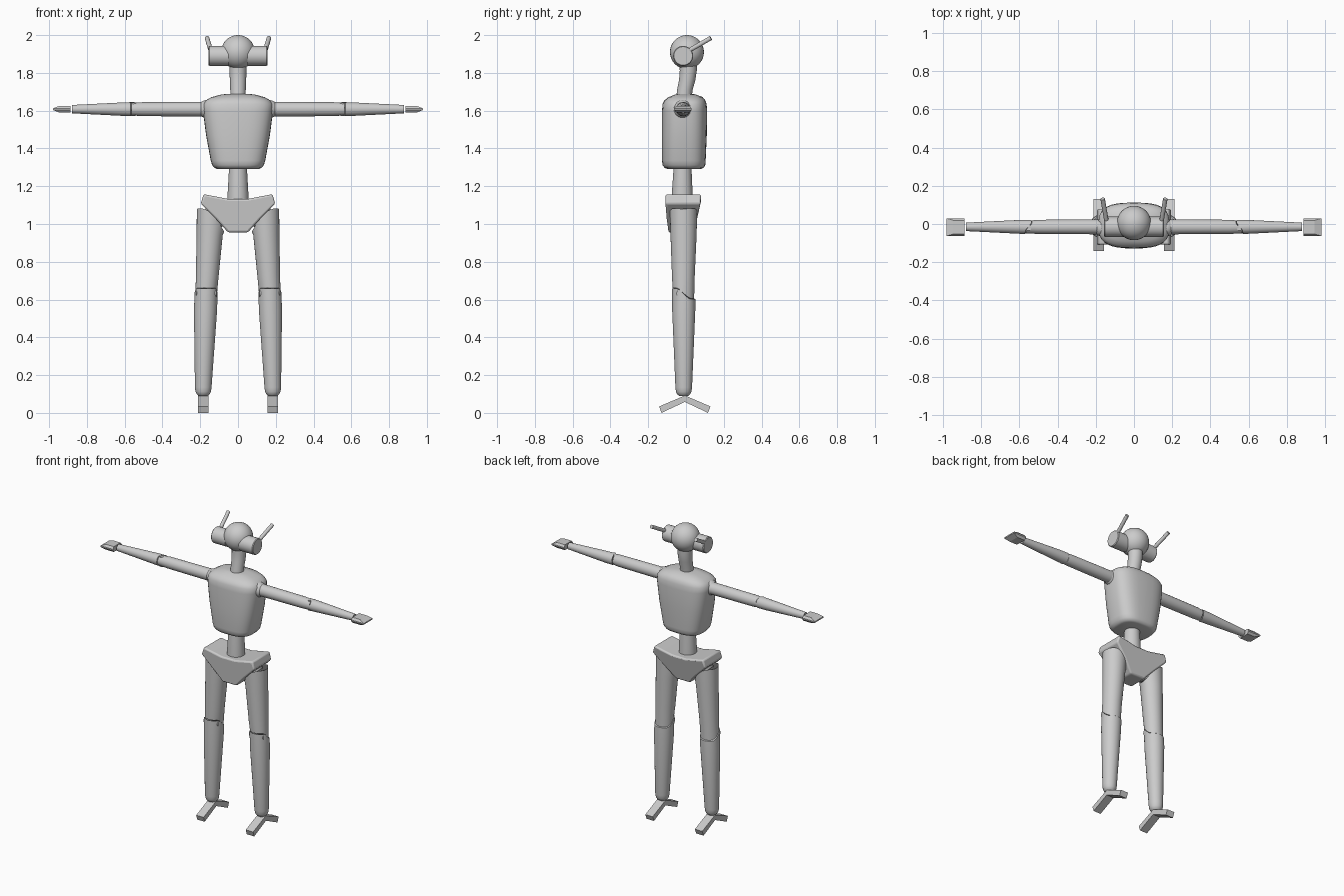
import bpy, bmesh, math
from mathutils import Vector

if "Cube" in bpy.data.objects:
    bpy.data.objects.remove(bpy.data.objects["Cube"])


def finish(name, bm, mirror=False, angle=35, bevel=0):
    bmesh.ops.recalc_face_normals(bm, faces=bm.faces)
    me = bpy.data.meshes.new(name)
    bm.to_mesh(me)
    bm.free()
    me.polygons.foreach_set("use_smooth", [True] * len(me.polygons))
    me.set_sharp_from_angle(angle=math.radians(angle))
    ob = bpy.data.objects.new(name, me)
    bpy.context.collection.objects.link(ob)
    if bevel:
        b = ob.modifiers.new("bevel", 'BEVEL')
        b.width, b.segments = bevel, 3
    if mirror:
        ob.modifiers.new("mirror", 'MIRROR')
    return ob


def loft(name, rings, **kw):
    """Skin closed rings of equal point count and cap both ends."""
    bm = bmesh.new()
    vs = [[bm.verts.new(p) for p in r] for r in rings]
    n = len(vs[0])
    for a, b in zip(vs, vs[1:]):
        for i in range(n):
            j = (i + 1) % n
            bm.faces.new((a[i], a[j], b[j], b[i]))
    bm.faces.new(vs[0])
    bm.faces.new(vs[-1])
    return finish(name, bm, **kw)


def tube(name, stations, axis, warps={}, n=32, **kw):
    """Round limb: stations are (centre, radius); warps reshape single rings."""
    axis = Vector(axis).normalized()
    u = axis.cross(Vector((0, 1, 0))).normalized()
    v = axis.cross(u)
    rings = []
    for k, (c, r) in enumerate(stations):
        ring = []
        for i in range(n):
            t = 2 * math.pi * i / n
            d = u * math.cos(t) + v * math.sin(t)
            p = Vector(c) + d * r
            ring.append(p + axis * warps[k](d) if k in warps else p)
        rings.append(ring)
    return loft(name, rings, **kw)


def step(d):
    """S-shaped joint line, from +1 at the front to -1 at the back."""
    t = max(-1, min(1, -d.y * 1.5))
    return 1.5 * t - 0.5 * t ** 3


X, Z = (1, 0, 0), (0, 0, 1)

# Head and neck
bm = bmesh.new()
bmesh.ops.create_uvsphere(bm, u_segments=32, v_segments=16, radius=0.09)
bmesh.ops.translate(bm, vec=(0, 0.005, 1.91), verts=bm.verts)
finish("head", bm)
tube("neck", [((0, -0.012, 1.66), 0.041), ((0, -0.006, 1.71), 0.041),
              ((0, 0.006, 1.76), 0.043), ((0, 0.012, 1.81), 0.045),
              ((0, 0.012, 1.86), 0.046)], Z)

# Ear drums and swept-back antennae
tube("ear", [((0.05, -0.015, 1.89), 0.053), ((0.151, -0.015, 1.89), 0.053),
             ((0.156, -0.015, 1.89), 0.049)], X, mirror=True)
a, b = Vector((0.143, 0.01, 1.915)), Vector((0.164, 0.132, 1.985))
tube("antenna", [(a, 0.012), (b, 0.012)], b - a, n=12, mirror=True)


# Torso: rounded, tapering shell (z, half width, front y, back y)
def section(z, w, f, k, n=36, e=0.68):
    pts = []
    for i in range(n):
        t = 2 * math.pi * i / n
        c, s = math.cos(t), math.sin(t)
        pts.append((w * math.copysign(abs(c) ** e, c),
                    (f + k) / 2 + (k - f) / 2 * math.copysign(abs(s) ** e, s), z))
    return pts


loft("torso", [section(*s) for s in (
    (1.292, 0.112, -0.10, 0.08), (1.297, 0.125, -0.113, 0.093),
    (1.312, 0.137, -0.124, 0.102), (1.335, 0.144, -0.127, 0.104),
    (1.47, 0.169, -0.128, 0.11), (1.60, 0.186, -0.127, 0.112),
    (1.635, 0.186, -0.124, 0.109), (1.655, 0.17, -0.114, 0.102),
    (1.672, 0.14, -0.092, 0.088), (1.686, 0.085, -0.055, 0.05),
    (1.689, 0.05, -0.04, 0.03))], angle=50)

# Waist
tube("waist", [((0, -0.02, 1.08), 0.056), ((0, -0.02, 1.16), 0.055),
               ((0, -0.018, 1.32), 0.046)], Z)

# Pelvis: wide at the top, narrowing to the crotch (x, z, front y, back y)
half = [(0.052, 0.955, -0.092, 0.035), (0.115, 1.025, -0.102, 0.058),
        (0.197, 1.108, -0.11, 0.078), (0.182, 1.158, -0.108, 0.08),
        (0.05, 1.132, -0.108, 0.08)]
outline = half + [(-x, z, f, k) for x, z, f, k in reversed(half)]
loft("pelvis", [[(x, f, z) for x, z, f, k in outline],
                [(x, k, z) for x, z, f, k in outline]], bevel=0.01)

# Hip discs facing outward and down
d = Vector((0.78, 0, -0.63))
c = Vector((0.115, -0.015, 1.045))
tube("hip_joint", [(c - d * 0.03, 0.06), (c + d * 0.018, 0.066),
                   (c + d * 0.032, 0.058)], d, mirror=True)

# Legs with a slanted hip cut and a stepped knee line
tube("thigh", [((0.168, -0.014, 0.634), 0.057), ((0.163, -0.014, 0.72), 0.06),
               ((0.15, -0.013, 0.94), 0.069), ((0.146, -0.013, 1.02), 0.072)], Z,
     {0: lambda d: 0.028 * step(d),
      3: lambda d: 0.06 * d.x + 0.04 * d.y ** 2}, mirror=True)
tube("knee_pin", [((0.115, -0.03, 0.633), 0.02), ((0.222, -0.03, 0.633), 0.02)],
     X, n=16, mirror=True)
tube("shin", [((0.184, -0.012, 0.09), 0.024), ((0.184, -0.012, 0.098), 0.034),
              ((0.184, -0.012, 0.112), 0.041), ((0.184, -0.012, 0.135), 0.044),
              ((0.172, -0.012, 0.54), 0.061), ((0.169, -0.012, 0.63), 0.061)], Z,
     {5: lambda d: 0.028 * step(d)}, mirror=True)

# Two-pronged feet: inverted V profile
foot = [(-0.142, 0.034), (-0.006, 0.092), (0.13, 0.034),
        (0.116, 0.0), (-0.006, 0.058), (-0.13, 0.0)]
loft("foot", [[(x, y, z) for y, z in foot] for x in (0.157, 0.212)], mirror=True)

# Arms with ball shoulders and stepped elbows
bm = bmesh.new()
bmesh.ops.create_uvsphere(bm, u_segments=24, v_segments=12, radius=0.048)
bmesh.ops.translate(bm, vec=(0.165, -0.018, 1.608), verts=bm.verts)
finish("shoulder", bm, mirror=True)
tube("upper_arm", [((0.17, -0.015, 1.608), 0.039), ((0.5, -0.015, 1.608), 0.037),
                   ((0.549, -0.015, 1.608), 0.034)], X,
     {2: lambda d: 0.016 * step(d)}, mirror=True)
tube("elbow_pin", [((0.552, -0.02, 1.574), 0.015), ((0.552, -0.02, 1.642), 0.015)],
     Z, n=16, mirror=True)
tube("forearm", [((0.553, -0.015, 1.608), 0.037), ((0.6, -0.015, 1.608), 0.036),
                 ((0.879, -0.015, 1.608), 0.022)], X,
     {0: lambda d: 0.016 * step(d)}, mirror=True)


# Hands: flat slabs with chamfered edges
def rect(z, x0, x1, y0, y1):
    return [(x0, y0, z), (x1, y0, z), (x1, y1, z), (x0, y1, z)]


loft("hand", [rect(1.590, 0.888, 0.945, -0.052, 0.019),
              rect(1.604, 0.886, 0.98, -0.063, 0.03),
              rect(1.612, 0.886, 0.98, -0.063, 0.03),
              rect(1.626, 0.888, 0.945, -0.052, 0.019)], angle=15, mirror=True)
